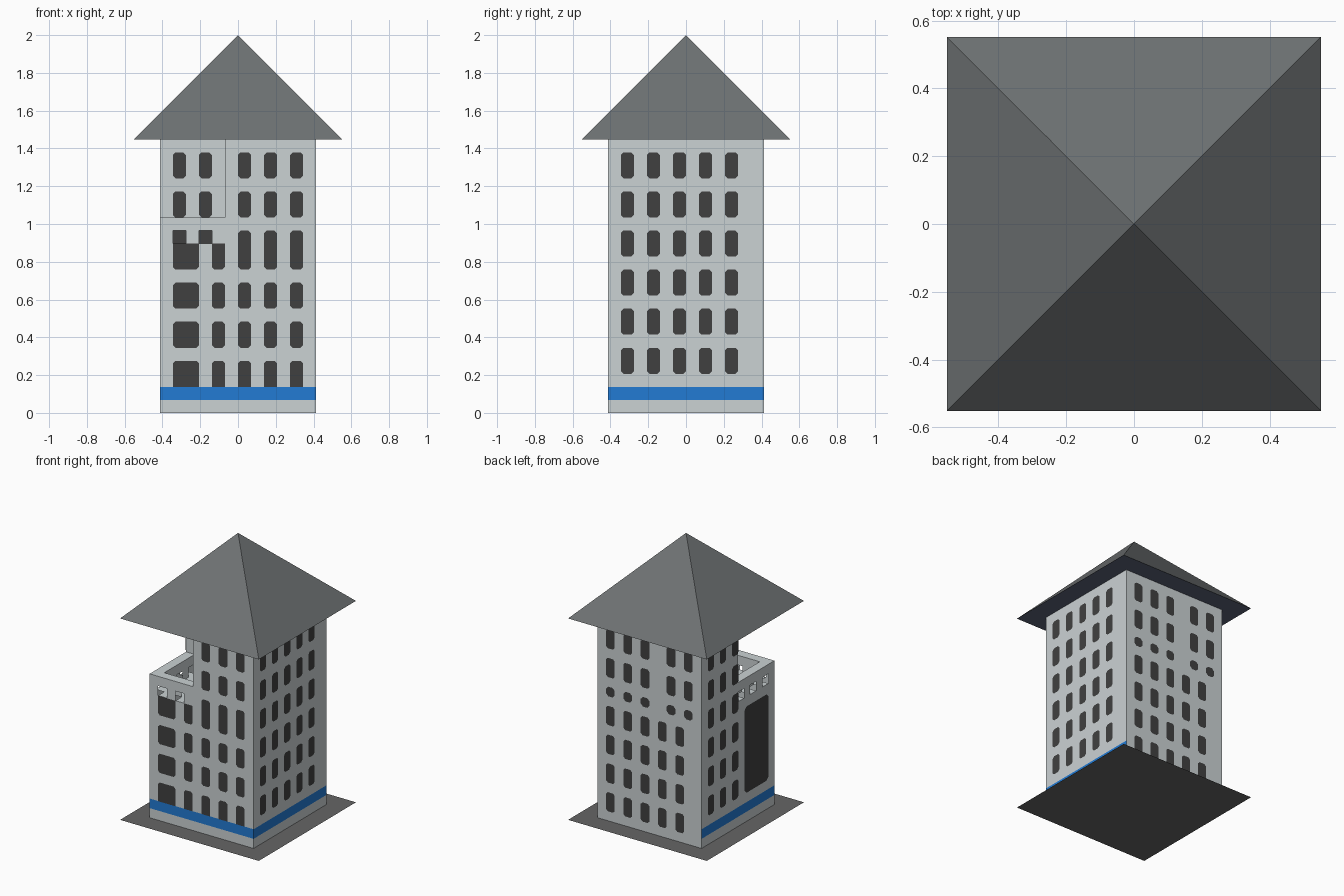
import bpy, bmesh

if "Cube" in bpy.data.objects:
    bpy.data.objects.remove(bpy.data.objects["Cube"])

U = 2 / 58          # grid unit: the whole tower is 58 units tall


def material(name, rgb):
    m = bpy.data.materials.new(name)
    lin = [((c / 255 + 0.055) / 1.055) ** 2.4 for c in rgb]
    m.diffuse_color = (*lin, 1)
    m.use_nodes = True
    m.node_tree.nodes["Principled BSDF"].inputs["Base Color"].default_value = m.diffuse_color
    return m


WALL = material("pale_grey_wall", (203, 210, 212))
BLUE = material("blue_stripe", (34, 123, 212))
DARK = material("dark_window", (64, 64, 64))
ROOF = material("roof_grey", (110, 114, 115))
EAVE = material("eave_slate", (92, 99, 120))
PAVE = material("paving_grey", (102, 102, 102))


def finish(name, bm, *mats):
    bmesh.ops.scale(bm, vec=(U, U, U), verts=bm.verts)
    me = bpy.data.meshes.new(name)
    bm.to_mesh(me)
    bm.free()
    for m in mats:
        me.materials.append(m)
    ob = bpy.data.objects.new(name, me)
    bpy.context.collection.objects.link(ob)
    return ob


# Tower walls: block cells on an uneven grid, only exposed faces are kept
G = [-12, -10, -8, -6, -4, -2, 0, 12]
Z = [0, 2, 4, 26, 28, 30, 42]
SLOTS = (-9, -5, -1)     # centres of the parapet openings


def solid(x, y, z):
    if max(abs(x), abs(y)) > 12:
        return False
    if x > -2 or y > 0 or z < 26:
        return True
    if z > 30 or (x > -10 and y > -10):
        return False     # open terrace in the front left corner
    if z < 28 and ((y < -10 and x in SLOTS[:2]) or (x < -10 and y in SLOTS)):
        return False
    return True


bm = bmesh.new()
axes = (G, G, Z)
for i in range(len(G) - 1):
    for j in range(len(G) - 1):
        for k in range(len(Z) - 1):
            lo = (G[i], G[j], Z[k])
            hi = (G[i + 1], G[j + 1], Z[k + 1])
            mid = [(a + b) / 2 for a, b in zip(lo, hi)]
            if not solid(*mid):
                continue
            for a in range(3):
                for s in (-1, 1):
                    plane = hi[a] if s > 0 else lo[a]
                    if a == 2 and plane in (0, 42):
                        continue     # closed by the paving and the roof
                    probe = list(mid)
                    probe[a] = plane + s * 0.5
                    if solid(*probe):
                        continue
                    b, c = (a + 1) % 3, (a + 2) % 3
                    quad = []
                    for p, q in ((lo, lo), (hi, lo), (hi, hi), (lo, hi)):
                        co = [0, 0, 0]
                        co[a], co[b], co[c] = plane, p[b], q[c]
                        quad.append(bm.verts.new(co))
                    f = bm.faces.new(quad if s > 0 else quad[::-1])
                    # blue band on every side but the back
                    if 2 < mid[2] < 4 and not (a == 1 and s > 0):
                        f.material_index = 1
bmesh.ops.remove_doubles(bm, verts=bm.verts, dist=0.001)
finish("tower_walls", bm, WALL, BLUE)


# Windows: thin plates with clipped corners
def window(bm, side, u0, u1, z0, z1, top=0.4, bottom=0.4):
    axis, plane, s = side
    t, b = top, bottom
    outline = [(u0 + b, z0), (u1 - b, z0), (u1, z0 + b), (u1, z1 - t),
               (u1 - t, z1), (u0 + t, z1), (u0, z1 - t), (u0, z0 + b)]
    d = plane + s * 0.06
    pts = [(u, d, z) if axis == "y" else (d, u, z) for u, z in outline]
    if (axis == "y") == (s > 0):
        pts.reverse()
    f = bm.faces.new([bm.verts.new(p) for p in pts])
    f.normal_update()


def grid(bm, side, columns, rows, height=4, **kw):
    for u in columns:
        for z in rows:
            window(bm, side, u, u + 2, z, z + height, **kw)


FRONT, BACK = ("y", -12, -1), ("y", 12, 1)
RIGHT, LEFT = ("x", 12, 1), ("x", -12, -1)
TERRACE_BACK, TERRACE_SIDE = ("y", 0, -1), ("x", -2, -1)

bm = bmesh.new()
grid(bm, FRONT, (0, 4, 8), (10, 16, 30, 36))
grid(bm, FRONT, (0, 4, 8), (22,), height=6)
grid(bm, FRONT, (-4, 0, 4, 8), (4,), bottom=0)
grid(bm, FRONT, (-4,), (10, 16))
grid(bm, FRONT, (-4,), (22,), top=0)
window(bm, FRONT, -10, -6, 4, 8, bottom=0)
window(bm, FRONT, -10, -6, 10, 14)
window(bm, FRONT, -10, -6, 16, 20)
window(bm, FRONT, -10, -6, 22, 26, top=0)
finish("front_windows", bm, DARK)

bm = bmesh.new()
grid(bm, RIGHT, (-10, -6, -2, 2, 6), range(6, 37, 6))
finish("right_windows", bm, DARK)

bm = bmesh.new()
grid(bm, LEFT, (0, 4, 8), range(6, 37, 6))
window(bm, LEFT, -10, -2, 6, 24, top=0.7, bottom=0.7)
finish("left_windows", bm, DARK)

bm = bmesh.new()
grid(bm, BACK, (-8, -4, 0, 4, 8), (2, 8, 14, 20))
grid(bm, BACK, (-10, -6, 0, 4, 8), (26,), height=2, top=0.5, bottom=0.5)
grid(bm, BACK, (-10, -6, 0, 4, 8), (30, 36))
finish("back_windows", bm, DARK)

bm = bmesh.new()
for side, cols in ((TERRACE_BACK, (-10, -6)), (TERRACE_SIDE, (-10, -6, -2))):
    grid(bm, side, cols, (30, 36))
    grid(bm, side, cols, (26,), height=2, top=0, bottom=0)
finish("terrace_windows", bm, DARK)

# Pyramid roof with a darker underside
bm = bmesh.new()
corners = [(-16, -16), (16, -16), (16, 16), (-16, 16)]
ring = [bm.verts.new((x, y, 42)) for x, y in corners]
apex = bm.verts.new((0, 0, 58))
for i in range(4):
    bm.faces.new((ring[i], ring[(i + 1) % 4], apex))
bm.faces.new(ring[::-1]).material_index = 1
finish("roof", bm, ROOF, EAVE)

# Flat paving under the tower
bm = bmesh.new()
bm.faces.new([bm.verts.new((x, y, 0)) for x, y in corners])
finish("paving", bm, PAVE)
